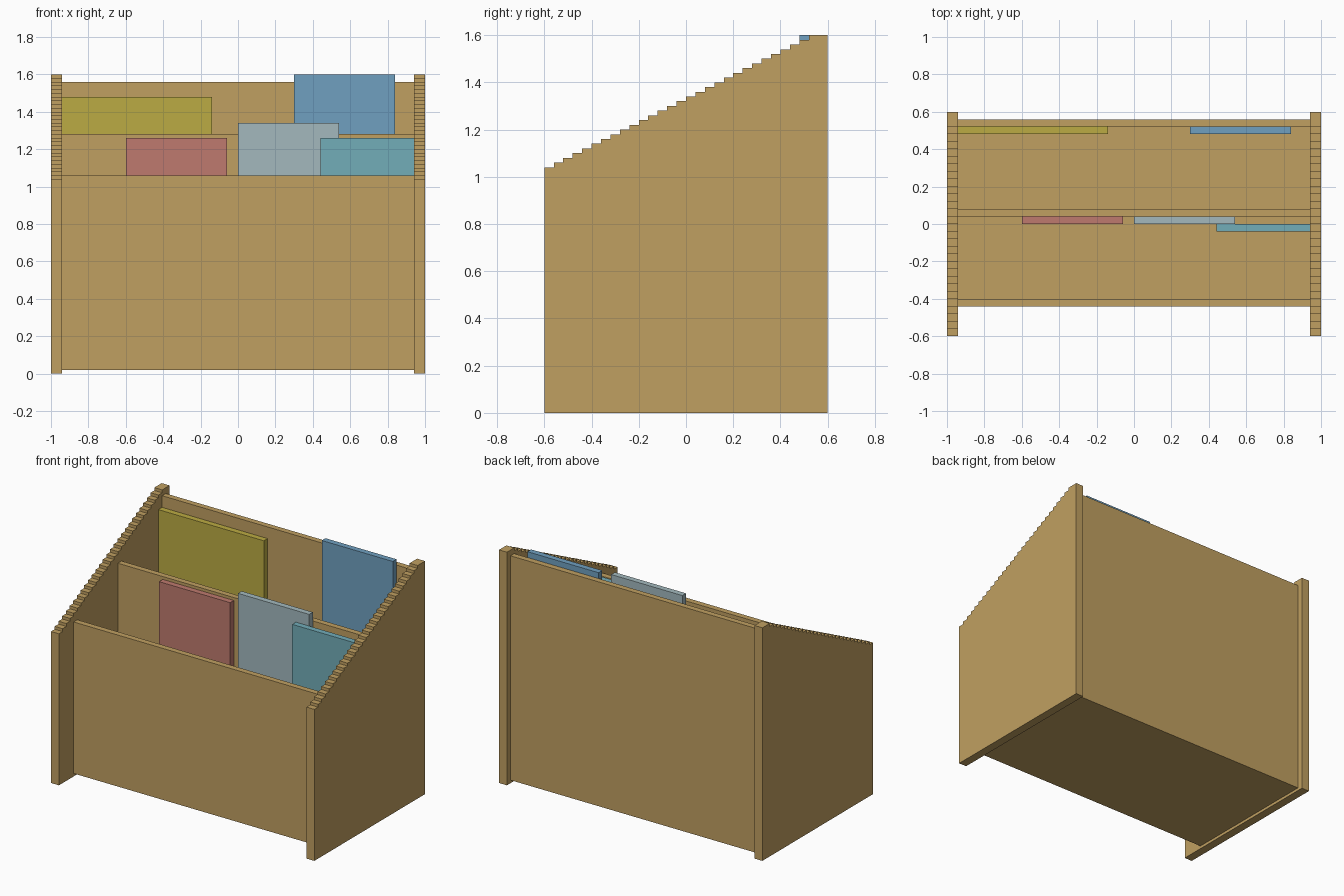
import bpy
import bmesh

cube = bpy.data.objects.get("Cube")
if cube:
    bpy.data.objects.remove(cube, do_unlink=True)


def material(name, rgb):
    mat = bpy.data.materials.new(name)
    mat.use_nodes = True
    colour = (*rgb, 1.0)
    mat.diffuse_color = colour
    mat.node_tree.nodes["Principled BSDF"].inputs["Base Color"].default_value = colour
    return mat


wood = material("wood", (0.53, 0.35, 0.12))
yellow = material("yellow", (0.50, 0.41, 0.056))
blue = material("blue", (0.162, 0.352, 0.527))
red = material("red", (0.52, 0.195, 0.156))
grey = material("pale_grey", (0.366, 0.485, 0.515))
teal = material("teal", (0.17, 0.418, 0.485))


def add_object(name, bm, mat):
    bmesh.ops.recalc_face_normals(bm, faces=bm.faces)
    mesh = bpy.data.meshes.new(name)
    bm.to_mesh(mesh)
    bm.free()
    mesh.materials.append(mat)
    obj = bpy.data.objects.new(name, mesh)
    bpy.context.collection.objects.link(obj)
    return obj


def board(name, x, y, z, mat):
    """Box given by its (low, high) extent on each axis."""
    bm = bmesh.new()
    bmesh.ops.create_cube(bm, size=1)
    for v in bm.verts:
        v.co = [lo if c < 0 else hi for c, (lo, hi) in zip(v.co, (x, y, z))]
    return add_object(name, bm, mat)


def stepped_side(name, x0, x1):
    """Side panel whose top edge climbs in small steps from front to back."""
    steps = 28
    profile = [(0.6, 0.0), (-0.6, 0.0)]
    for k in range(steps + 1):
        z = 1.04 + 0.02 * k
        y = -0.6 + 0.04 * k
        y_end = 0.6 if k == steps else y + 0.04
        profile += [(y, z), (y_end, z)]
    bm = bmesh.new()
    face = bm.faces.new([bm.verts.new((x0, y, z)) for y, z in profile])
    out = bmesh.ops.extrude_face_region(bm, geom=[face])
    moved = [g for g in out["geom"] if isinstance(g, bmesh.types.BMVert)]
    bmesh.ops.translate(bm, verts=moved, vec=(x1 - x0, 0, 0))
    return add_object(name, bm, wood)


# Wooden case: stepped sides, floor and three upright panels
stepped_side("left_side", 0.94, 1.0)
stepped_side("right_side", -1.0, -0.94)
inner = (-0.94, 0.94)
board("floor", inner, (-0.40, 0.52), (0.02, 0.06), wood)
board("front_panel", inner, (-0.44, -0.40), (0.02, 1.06), wood)
board("middle_divider", inner, (0.04, 0.08), (0.06, 1.28), wood)
board("back_panel", inner, (0.52, 0.56), (0.02, 1.56), wood)

# Flat sleeves standing on the floor against the panels
board("yellow_sleeve", (-0.94, -0.14), (0.48, 0.52), (0.06, 1.48), yellow)
board("blue_sleeve", (0.30, 0.84), (0.48, 0.52), (0.06, 1.60), blue)
board("red_sleeve", (-0.60, -0.06), (0.0, 0.04), (0.06, 1.26), red)
board("grey_sleeve", (0.0, 0.54), (0.0, 0.04), (0.06, 1.34), grey)
board("teal_sleeve", (0.44, 0.94), (-0.04, 0.0), (0.06, 1.26), teal)
